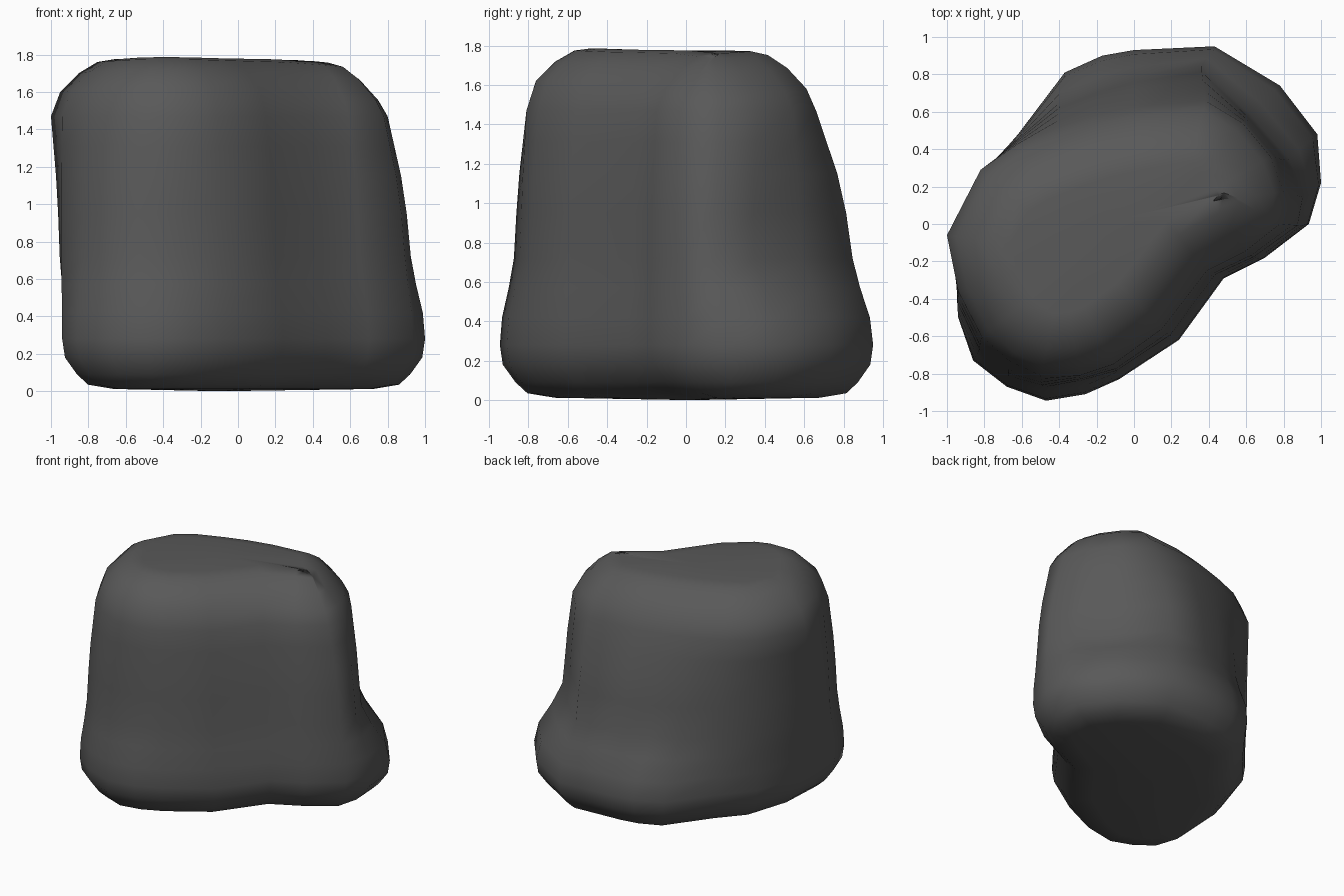
import bpy, bmesh
from mathutils import Vector

if "Cube" in bpy.data.objects:
    bpy.data.objects.remove(bpy.data.objects["Cube"])

# Plan outlines of the boulder, same point order: foot, waist (corner lobe pinched), shoulder
FOOT = [(.935, 0), (1, .22), (.98, .48), (.78, .74), (.43, .95), (0, .93), (-.17, .90),
        (-.37, .81), (-.62, .48), (-.80, .27), (-.92, -.1), (-.94, -.5), (-.86, -.73),
        (-.68, -.87), (-.47, -.945), (-.26, -.91), (-.08, -.83), (.24, -.62), (.48, -.29), (.70, -.18)]
WAIST = [(.89, -.01), (.92, .14), (.82, .34), (.61, .58), (.36, .84), (0, .78), (-.20, .72),
         (-.40, .64), (-.62, .46), (-.81, .28), (-.955, -.08), (-.945, -.43), (-.83, -.68),
         (-.67, -.81), (-.49, -.87), (-.28, -.84), (-.09, -.79), (.20, -.60), (.44, -.275), (.65, -.18)]
SHOULDER = [(.78, 0), (.80, .17), (.73, .36), (.58, .54), (.38, .66), (0, .63), (-.22, .58),
            (-.40, .52), (-.62, .43), (-.82, .29), (-1, -.06), (-.94, -.36), (-.815, -.60),
            (-.67, -.73), (-.50, -.81), (-.29, -.81), (-.11, -.75), (.15, -.56), (.39, -.25), (.59, -.15)]
# Height, position along foot(0) - waist(1) - shoulder(2), inset from the outline
LEVELS = [(.012, 0, .28), (.035, 0, .14), (.09, 0, .08), (.18, 0, .015), (.28, 0, 0),
          (.42, .15, 0), (.57, .6, 0), (.72, .95, 0), (.95, 1.15, 0), (1.15, 1.4, 0),
          (1.31, 1.7, 0), (1.47, 2, 0), (1.60, 2, .05), (1.70, 2, .15), (1.76, 2, .25), (1.775, 2, .34)]
N = len(FOOT)


def outline(t, inset):
    a, b = (FOOT, WAIST) if t <= 1 else (WAIST, SHOULDER)
    t = t if t <= 1 else t - 1
    pts = [Vector(p).lerp(Vector(q), t) for p, q in zip(a, b)]
    out = []
    for i, p in enumerate(pts):
        e = (p - pts[i - 1]).normalized() + (pts[(i + 1) % N] - p).normalized()
        out.append(p + Vector((-e.y, e.x)).normalized() * inset)
    return out


def crown_drop(x, y):
    # crown rises a little at the front and falls at the right
    return .1 * max(0, x - .3) + .03 * max(0, y - .2) - .04 * max(0, -y - .2)


bm = bmesh.new()
rings = []
for z, t, inset in LEVELS:
    rings.append([bm.verts.new((x, y, z - (crown_drop(x, y) if z > 1.55 else 0)))
                  for x, y in outline(t, inset)])

# Sides
for lo, hi in zip(rings, rings[1:]):
    for i in range(N):
        j = (i + 1) % N
        bm.faces.new((lo[i], lo[j], hi[j], hi[i]))
# Underside and crown
for ring, z in ((rings[0], 0), (rings[-1], 1.77)):
    mid = bm.verts.new((-.1, .02, z))
    for i in range(N):
        bm.faces.new((ring[i], ring[(i + 1) % N], mid))
bmesh.ops.recalc_face_normals(bm, faces=bm.faces)
for f in bm.faces:
    f.smooth = True

mesh = bpy.data.meshes.new("boulder")
bm.to_mesh(mesh)
bm.free()
stone = bpy.data.materials.new("dark grey stone")
stone.diffuse_color = (.1, .1, .1, 1)
stone.use_nodes = True
stone.node_tree.nodes["Principled BSDF"].inputs["Base Color"].default_value = stone.diffuse_color
mesh.materials.append(stone)
bpy.context.collection.objects.link(bpy.data.objects.new("boulder", mesh))
